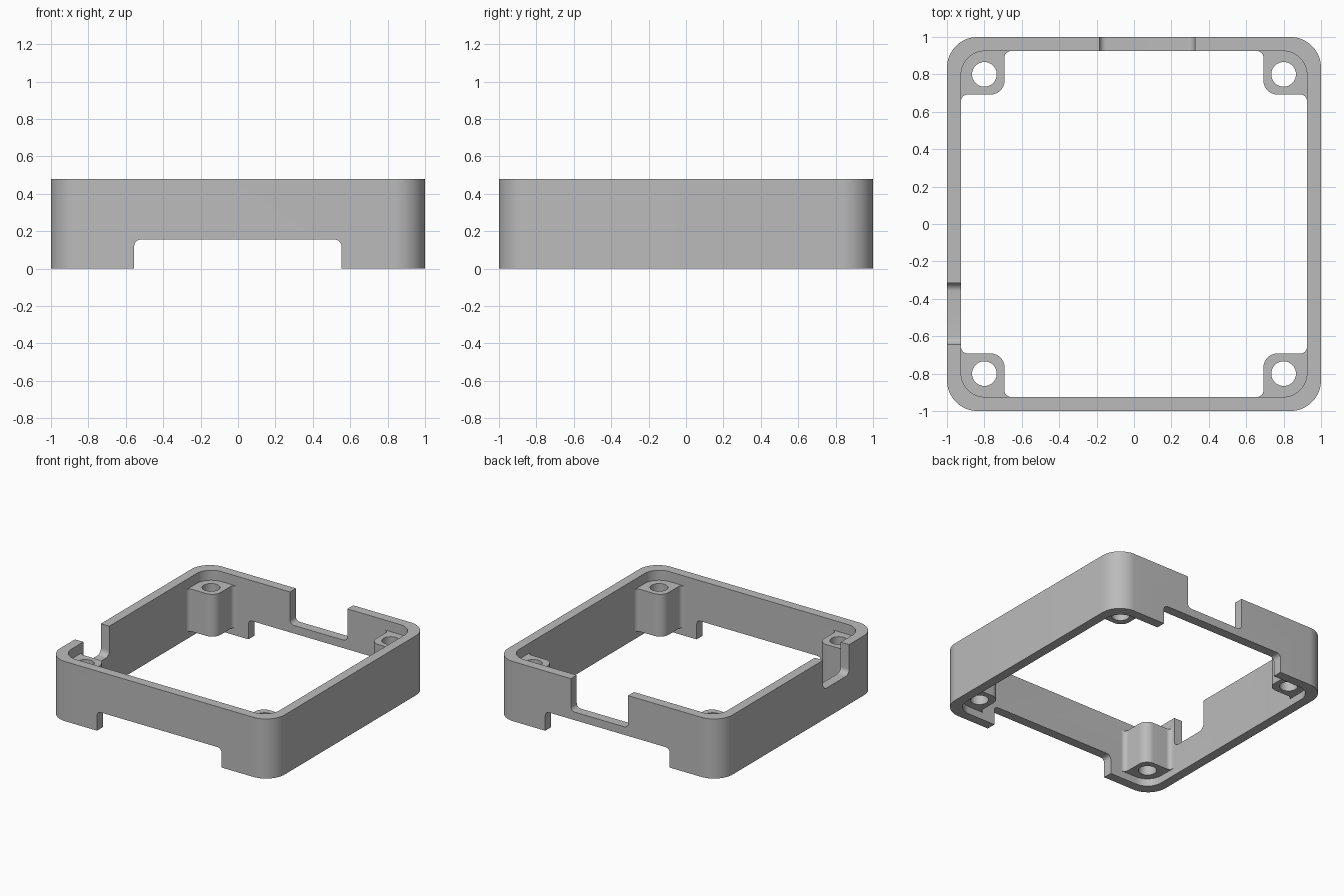
import bpy
import bmesh
import math
from mathutils import Vector

if "Cube" in bpy.data.objects:
    bpy.data.objects.remove(bpy.data.objects["Cube"], do_unlink=True)

HEIGHT = 0.48
INNER = 0.925

grey = bpy.data.materials.new("plain_grey")
grey.use_nodes = True
colour = (0.5, 0.5, 0.5, 1.0)
grey.diffuse_color = colour
grey.node_tree.nodes["Principled BSDF"].inputs["Base Color"].default_value = colour


def rounded(corners, steps=10):
    """Outline through (u, v, radius) corners, each rounded by an arc."""
    outline = []
    count = len(corners)
    for i, (u, v, radius) in enumerate(corners):
        point = Vector((u, v))
        if radius == 0:
            outline.append(point)
            continue
        to_prev = (Vector(corners[i - 1][:2]) - point).normalized()
        to_next = (Vector(corners[(i + 1) % count][:2]) - point).normalized()
        half = to_prev.angle(to_next) / 2
        reach = radius / math.tan(half)
        centre = point + (to_prev + to_next).normalized() * radius / math.sin(half)
        start = point + to_prev * reach - centre
        end = point + to_next * reach - centre
        sweep = start.angle(end)
        for k in range(steps + 1):
            t = k / steps
            arc = start * math.sin((1 - t) * sweep) + end * math.sin(t * sweep)
            outline.append(centre + arc / math.sin(sweep))
    return outline


def square(size, radius):
    signs = ((-1, -1), (1, -1), (1, 1), (-1, 1))
    return rounded([(size * a, size * b, radius) for a, b in signs], 16)


def prism(name, outline, low, high, axis="Z"):
    """Extrude an outline along an axis."""
    place = {"Z": lambda u, v, w: (u, v, w),
             "Y": lambda u, v, w: (u, w, v),
             "X": lambda u, v, w: (w, u, v)}[axis]
    bm = bmesh.new()
    rings = [[bm.verts.new(place(u, v, w)) for u, v in outline] for w in (low, high)]
    for ring in rings:
        bm.faces.new(ring)
    for i in range(len(outline)):
        bm.faces.new((rings[0][i - 1], rings[0][i], rings[1][i], rings[1][i - 1]))
    bmesh.ops.recalc_face_normals(bm, faces=bm.faces)
    mesh = bpy.data.meshes.new(name)
    bm.to_mesh(mesh)
    bm.free()
    mesh.materials.append(grey)
    obj = bpy.data.objects.new(name, mesh)
    bpy.context.collection.objects.link(obj)
    return obj


def carve(obj, cutters):
    """Subtract the cutters, bake the result and shade it."""
    for cutter in cutters:
        mod = obj.modifiers.new("cut", "BOOLEAN")
        mod.operation = "DIFFERENCE"
        mod.solver = "EXACT"
        mod.object = cutter
    bpy.context.view_layer.update()
    graph = bpy.context.evaluated_depsgraph_get()
    mesh = bpy.data.meshes.new_from_object(obj.evaluated_get(graph))
    obj.modifiers.clear()
    obj.data = mesh
    for cutter in cutters:
        bpy.data.objects.remove(cutter, do_unlink=True)
    bpy.ops.object.select_all(action="DESELECT")
    obj.select_set(True)
    bpy.context.view_layer.objects.active = obj
    bpy.ops.object.shade_smooth_by_angle(angle=math.radians(30))


def notch(name, start, end, closed, opened, radius, low, high, axis):
    """Cutter for a wall opening with rounded corners at its closed side."""
    corners = [(start, opened, 0), (start, closed, radius),
               (end, closed, radius), (end, opened, 0)]
    return prism(name, rounded(corners), low, high, axis)


# Wall frame with openings
frame = prism("wall_frame", square(1.0, 0.165), 0, HEIGHT)
carve(frame, [
    prism("cavity_cutter", square(INNER, 0.13), -0.1, 0.6),
    notch("bottom_cutter", -0.555, 0.553, 0.155, -0.1, 0.035, -1.1, 1.1, "Y"),
    notch("back_cutter", -0.185, 0.325, 0.22, 0.6, 0.035, 0.8, 1.1, "Y"),
    notch("side_cutter", -0.645, -0.315, 0.24, 0.6, 0.045, -1.1, -0.8, "X"),
])

# Screw posts, recessed above and below, filleted into the walls
EDGE, FOOT, BURIED = 0.692, 0.65, 0.94
post_corners = [
    (FOOT, BURIED, 0), (FOOT, INNER, 0), (EDGE, INNER, 0.035),
    (EDGE, EDGE, 0.075), (INNER, EDGE, 0.035), (INNER, FOOT, 0),
    (BURIED, FOOT, 0), (BURIED, BURIED, 0.12),
]
hole = [(0.8 + 0.066 * math.cos(math.tau * i / 40),
         0.8 + 0.066 * math.sin(math.tau * i / 40)) for i in range(40)]
for end, sy in (("front", -1), ("back", 1)):
    for side, sx in (("right", -1), ("left", 1)):
        def flip(points):
            return [(sx * u, sy * v) for u, v in points]
        post = prism(f"{end}_{side}_screw_post", flip(rounded(post_corners)), 0.06, 0.40)
        carve(post, [prism("hole_cutter", flip(hole), -0.1, 0.6)])
